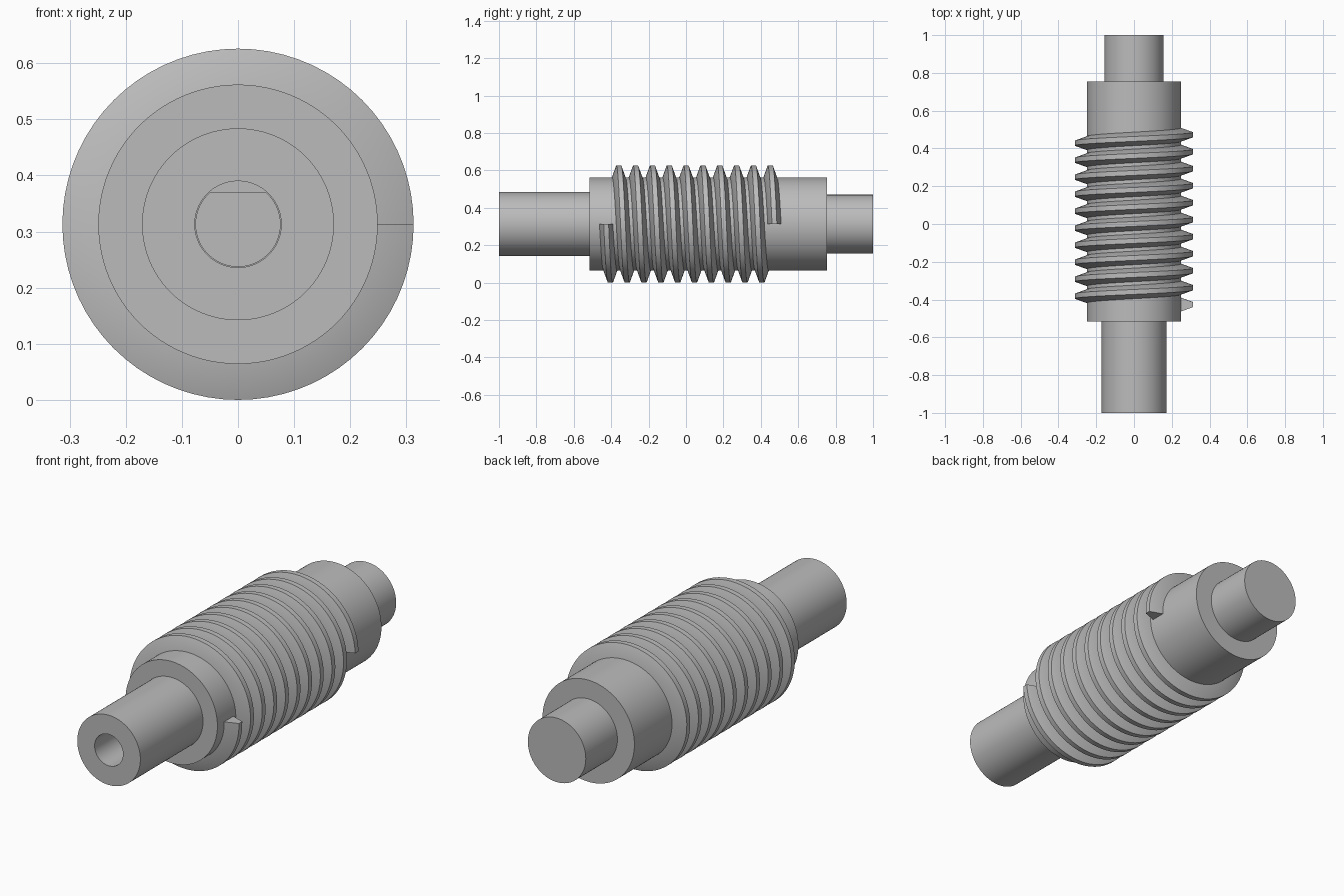
import bpy, bmesh
from math import sin, cos, pi, tau, acos, radians

if "Cube" in bpy.data.objects:
    bpy.data.objects.remove(bpy.data.objects["Cube"])

AXIS_Z = 0.313

steel = bpy.data.materials.new("plain steel grey")
steel.use_nodes = True
GREY = (0.5, 0.5, 0.5, 1)
steel.diffuse_color = GREY
steel.node_tree.nodes["Principled BSDF"].inputs["Base Color"].default_value = GREY


def around(r, a, y):
    """Point at radius r and angle a around the shaft axis."""
    return (r * cos(a), y, -r * sin(a))


def finish(name, bm):
    bmesh.ops.recalc_face_normals(bm, faces=bm.faces)
    mesh = bpy.data.meshes.new(name)
    bm.to_mesh(mesh)
    bm.free()
    mesh.materials.append(steel)
    obj = bpy.data.objects.new(name, mesh)
    obj.location.z = AXIS_Z
    bpy.context.collection.objects.link(obj)
    bpy.ops.object.select_all(action='DESELECT')
    obj.select_set(True)
    bpy.context.view_layer.objects.active = obj
    bpy.ops.object.shade_smooth_by_angle(angle=radians(25))
    return obj


def loft(name, sections, closed):
    """Skin matching sections; cap the first and last one."""
    bm = bmesh.new()
    rows = [[bm.verts.new(p) for p in s] for s in sections]
    n = len(rows[0])
    for a, b in zip(rows, rows[1:]):
        for i in range(n):
            j = (i + 1) % n
            bm.faces.new((a[i], a[j], b[j], b[i]))
    if closed:
        bm.faces.new(rows[0])
        bm.faces.new(rows[-1])
    return finish(name, bm)


# Stepped shaft with a blind bore in its front end
BORE_R, BORE_END, FLAT_START = 0.077, -0.55, -0.8
profile = [(BORE_R - 0.002, BORE_END), (BORE_R - 0.002, FLAT_START),
           (BORE_R, FLAT_START), (BORE_R, -1), (0.171, -1), (0.171, -0.515),
           (0.249, -0.515), (0.249, 0.755), (0.157, 0.755), (0.157, 1)]
SIDES = 96
loft("stepped_shaft",
     [[around(r, tau * i / SIDES, y) for i in range(SIDES)] for r, y in profile],
     True)

# Flat that makes the inner bore D-shaped
half = acos(0.056 / BORE_R)
arc = [-pi / 2 - half + 2 * half * i / 16 for i in range(17)]
loft("bore_flat",
     [[around(BORE_R, a, y) for a in arc] for y in (FLAT_START, BORE_END)], True)

# Helical worm thread with a trapezoid cross-section
PITCH, TURNS, STEPS, START = 0.09, 10, 72, -0.427
tooth = [(0.235, -0.036), (0.249, -0.036), (0.313, -0.013),
         (0.313, 0.013), (0.249, 0.036), (0.235, 0.036)]
loft("worm_thread",
     [[around(r, tau * k / STEPS, START + PITCH * k / STEPS + dy) for r, dy in tooth]
      for k in range(TURNS * STEPS + 1)], True)
